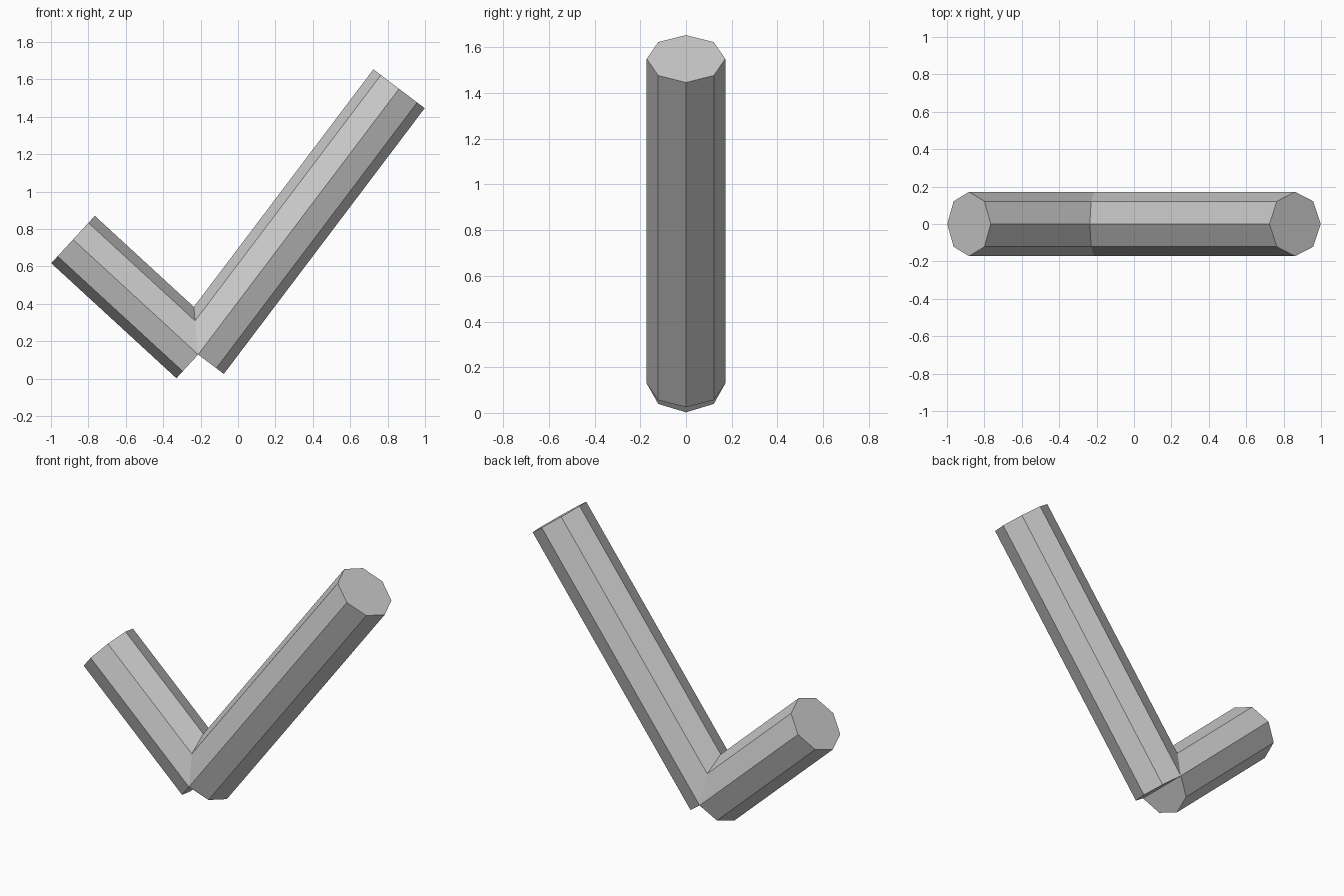
import bpy
import math
from mathutils import Vector, Matrix

cube = bpy.data.objects.get("Cube")
if cube:
    bpy.data.objects.remove(cube, do_unlink=True)

grey = bpy.data.materials.new("light_grey")
grey.use_nodes = True
grey.diffuse_color = (0.6, 0.6, 0.6, 1)
grey.node_tree.nodes["Principled BSDF"].inputs["Base Color"].default_value = (0.6, 0.6, 0.6, 1)

RADIUS = 0.172
JOINT = Vector((-0.213, 0, 0.129))


def bar(name, end):
    """Eight-sided bar from the joint to its free end, corners on the y axis."""
    axis = end - JOINT
    side = Vector((0, 1, 0))
    along = axis.normalized()
    across = side.cross(along)
    bpy.ops.mesh.primitive_cylinder_add(vertices=8, radius=RADIUS, depth=axis.length)
    obj = bpy.context.object
    obj.name = name
    turn = Matrix((across, side, along)).transposed().to_4x4()
    obj.data.transform(Matrix.Translation((JOINT + end) / 2) @ turn)
    obj.data.materials.append(grey)
    return obj


# Short and long arms of the check mark
bar("short_arm", Vector((-0.882, 0, 0.744)))
bar("long_arm", Vector((0.861, 0, 1.55)))
